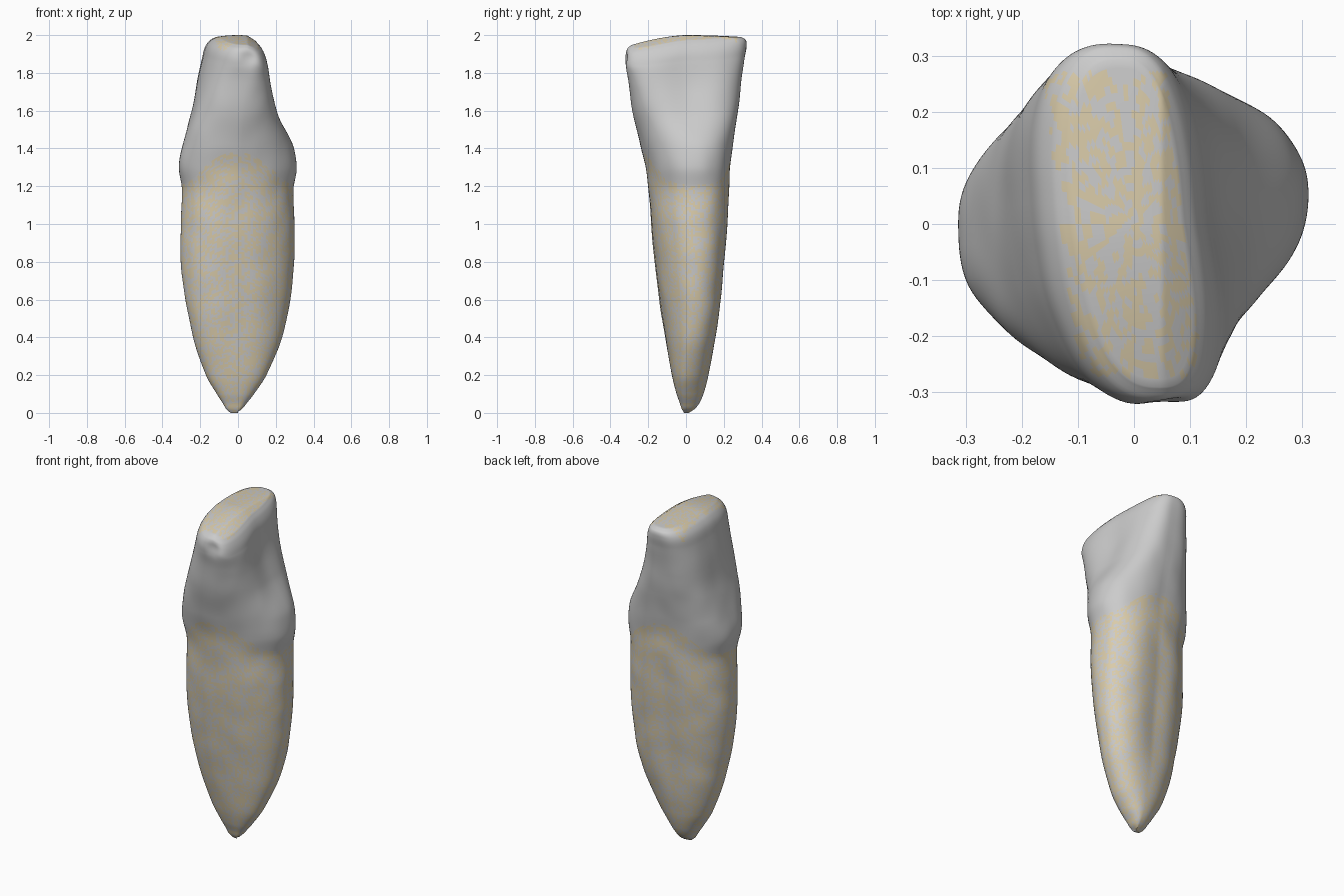
import bpy, bmesh, math
from mathutils import Vector, noise

if "Cube" in bpy.data.objects:
    bpy.data.objects.remove(bpy.data.objects["Cube"])

# Height, then x min / x max / y min / y max of the tooth at that height
KEYS = [
    (0.00, -0.040, -0.010, -0.010, 0.015),
    (0.02, -0.062, 0.020, -0.022, 0.045),
    (0.05, -0.080, 0.045, -0.032, 0.070),
    (0.10, -0.112, 0.085, -0.050, 0.092),
    (0.20, -0.170, 0.150, -0.075, 0.120),
    (0.40, -0.237, 0.232, -0.115, 0.157),
    (0.60, -0.277, 0.277, -0.147, 0.178),
    (0.80, -0.302, 0.295, -0.170, 0.198),
    (1.00, -0.302, 0.298, -0.190, 0.216),
    (1.18, -0.296, 0.292, -0.198, 0.223),
    (1.30, -0.314, 0.312, -0.212, 0.226),
    (1.42, -0.293, 0.290, -0.240, 0.242),
    (1.60, -0.245, 0.215, -0.282, 0.272),
    (1.75, -0.214, 0.165, -0.304, 0.292),
    (1.88, -0.185, 0.138, -0.322, 0.311),
    (1.94, -0.168, 0.126, -0.322, 0.320),
    (1.975, -0.140, 0.108, -0.312, 0.315),
    (1.99, -0.110, 0.088, -0.290, 0.292),
]
SEGMENTS = 128
TOP = KEYS[-1][0]


def smooth(a, b, t):
    t = min(1, max(0, (t - a) / (b - a)))
    return t * t * (3 - 2 * t)


def extents(z):
    """Hermite interpolation of the key table."""
    i = max(k for k in range(len(KEYS) - 1) if KEYS[k][0] <= z + 1e-9)
    a, b = KEYS[i], KEYS[i + 1]
    p, n = KEYS[max(i - 1, 0)], KEYS[min(i + 2, len(KEYS) - 1)]
    h = b[0] - a[0]
    t = (z - a[0]) / h
    out = []
    for c in range(1, 5):
        ma = (b[c] - p[c]) / (b[0] - p[0]) * h
        mb = (n[c] - a[c]) / (n[0] - a[0]) * h
        out.append((2*t**3 - 3*t*t + 1) * a[c] + (t**3 - 2*t*t + t) * ma
                   + (3*t*t - 2*t**3) * b[c] + (t**3 - t*t) * mb)
    return out


def surface(z, a, scale=1.0):
    x0, x1, y0, y1 = extents(z)
    crown = smooth(1.35, 1.9, z)
    # squarer section on the lip side of the crown and at the biting edge
    n = 2.15 + 0.65 * crown
    if math.cos(a) < 0:
        n += 0.35 * smooth(1.2, 1.42, z) * (1 - smooth(1.6, 1.9, z))
    c = math.copysign(abs(math.cos(a)) ** (2 / n), math.cos(a))
    s = math.copysign(abs(math.sin(a)) ** (2 / n), math.sin(a))
    x = c * (x1 if c > 0 else -x0)
    y = s * (y1 if s > 0 else -y0)
    # hollow on the tongue side of the crown, shallow grooves down the root
    if c > 0:
        x -= 0.018 * c * smooth(1.4, 1.6, z) * (1 - smooth(1.7, 1.95, z)) * math.exp(-(y / 0.13) ** 2)
    y -= 0.010 * s * math.exp(-(x / 0.09) ** 2) * smooth(0.15, 0.5, z) * (1 - smooth(1.0, 1.25, z))
    # twist of the biting edge, and skew of the root and neck
    x -= (0.16 if y < 0 else 0.08) * y * crown
    y += c * (0.048 if c > 0 else 0.016) * smooth(0.1, 0.6, z) * (1 - crown)
    x, y = x * scale, y * scale
    # faint surface ripples
    r = 1 + 0.012 * noise.noise(Vector((x * 9, y * 9, z * 7)))
    x, y = x * r, y * r
    # worn facet slopes, and a small chip at the front corner
    worn = smooth(1.75, TOP, z)
    z -= worn * (0.045 * max(0, -y / 0.3) ** 1.5 + 0.45 * max(0, x - 0.05))
    z += 0.01 * (1 - scale ** 2)
    chip = Vector((x - 0.06, y + 0.32, z - 1.88)).length
    y += 0.014 * math.exp(-(chip / 0.04) ** 2)
    return x, y, z


def neck(a):
    """Wavy line where enamel meets root."""
    return 1.21 + 0.17 * math.sin(a) ** 4


def loft(name, rows, tip, tan_test):
    bm = bmesh.new()
    rings = [[bm.verts.new(p) for p in row] for row in rows]
    for lo, hi in zip(rings, rings[1:]):
        for i in range(SEGMENTS):
            j = (i + 1) % SEGMENTS
            bm.faces.new((lo[i], lo[j], hi[j], hi[i]))
    end = bm.verts.new(tip)
    ring = rings[-1] if tip[2] > 1 else rings[0][::-1]
    for i in range(SEGMENTS):
        bm.faces.new((ring[i], ring[(i + 1) % SEGMENTS], end))
    # mottled patches of exposed dentine
    for f in bm.faces:
        f.smooth = True
        c = f.calc_center_median()
        if tan_test(c) and noise.noise(c * 60) > -0.02:
            f.material_index = 1
    me = bpy.data.meshes.new(name)
    bm.to_mesh(me)
    bm.free()
    me.materials.append(None)
    me.materials.append(dentine)
    ob = bpy.data.objects.new(name, me)
    bpy.context.collection.objects.link(ob)
    return ob


dentine = bpy.data.materials.new("dentine")
dentine.diffuse_color = (0.70, 0.60, 0.40, 1)
dentine.use_nodes = True
dentine.node_tree.nodes["Principled BSDF"].inputs["Base Color"].default_value = dentine.diffuse_color
angles = [2 * math.pi * i / SEGMENTS for i in range(SEGMENTS)]

# Root, from the tip up to the neck line
N = 150
root_rows = [[surface(neck(a) * (k / N) ** 1.25, a) for a in angles] for k in range(N + 1)]
loft("root", root_rows, (-0.025, 0.003, 0.0), lambda c: True)

# Enamel crown, from the neck line to the worn biting edge
M = 80
crown_rows = [[surface(neck(a) + (TOP - neck(a)) * (1 - (1 - k / M) ** 1.3), a) for a in angles]
              for k in range(M + 1)]
crown_rows += [[surface(TOP, a, 1 - k / 20) for a in angles] for k in range(1, 20)]
loft("enamel_crown", crown_rows, (0, 0, 2.0),
     lambda c: c.z > 1.92 and abs(c.y) < 0.27 and -0.13 < c.x + 0.12 * c.y < 0.09)
